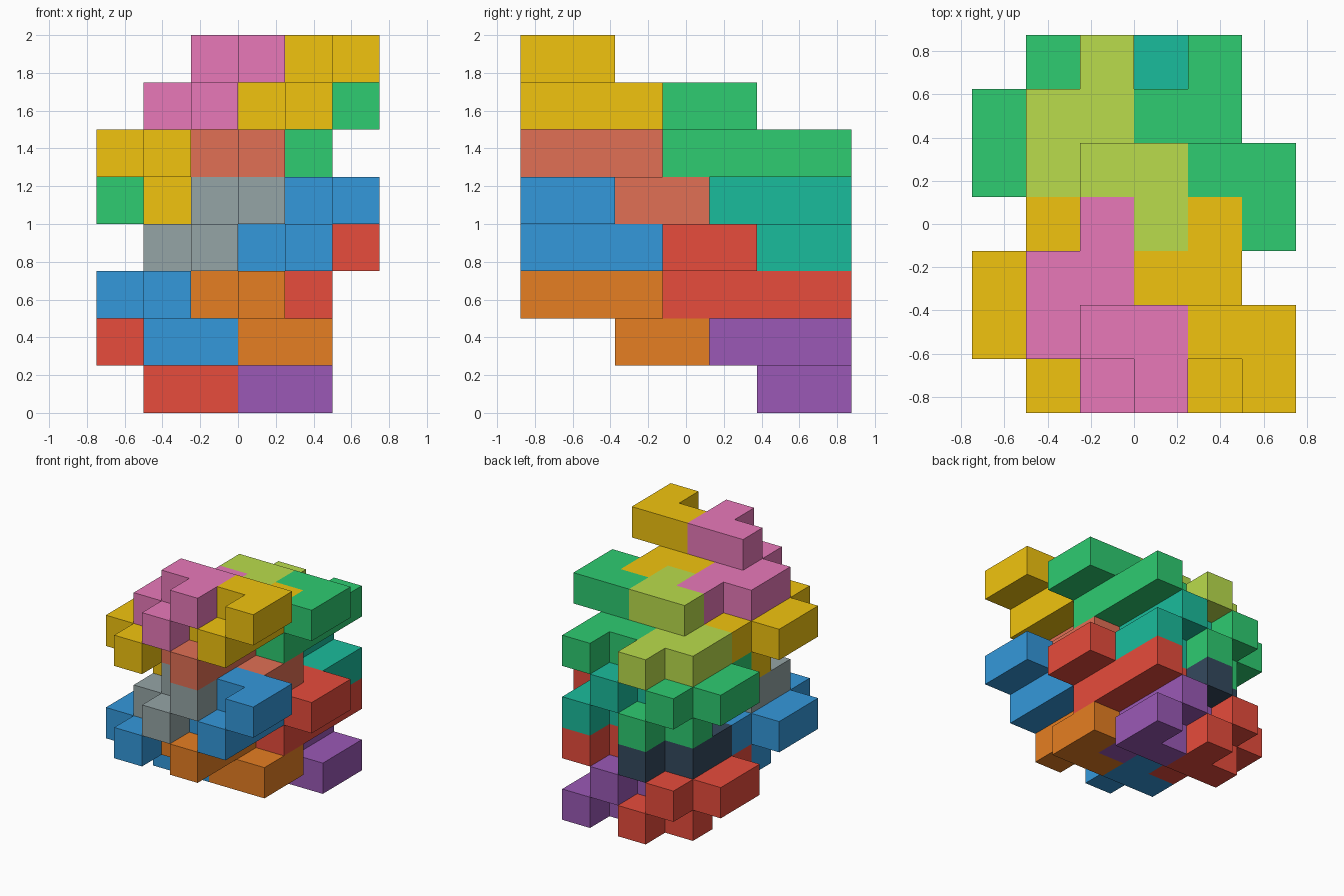
import bpy, bmesh
from mathutils import Vector

if "Cube" in bpy.data.objects:
    bpy.data.objects.remove(bpy.data.objects["Cube"])

S = 0.25                                  # edge of one cube cell
ORIGIN = Vector((-0.75, -0.875, 0.0))     # lower corner of the cell grid

COLORS = {
    "pink": "E879B9", "yellow": "F1C40F", "lime": "BADC4C", "green": "2ECC71",
    "coral": "E17055", "gray": "95A5A6", "blue": "3498DB", "orange": "E67E22",
    "red": "E74C3C", "navy": "34495E", "teal": "1ABC9C", "purple": "9B59B6",
}


def material(name):
    mat = bpy.data.materials.get(name)
    if not mat:
        mat = bpy.data.materials.new(name)
        rgb = [int(COLORS[name][n:n + 2], 16) / 255 for n in (0, 2, 4)]
        mat.diffuse_color = [((c + 0.055) / 1.055) ** 2.4 for c in rgb] + [1]
        mat.use_nodes = True
        mat.node_tree.nodes["Principled BSDF"].inputs["Base Color"].default_value = mat.diffuse_color
    return mat


def piece_cells(x, y, z, up):
    """Nine-cell block: a six-cell slab with a corner of three above,
    or the same block turned half a turn about x (corner below)."""
    slab = [(0, 0), (0, 1), (0, 2), (0, 3), (-1, 1), (-1, 2)]
    corner = [(0, 1), (1, 1), (1, 0)]
    cells = [(x + a, y + b, z) for a, b in slab]
    if up:
        cells += [(x + a, y + b, z + 1) for a, b in corner]
    else:
        cells += [(x + a, y + 3 - b, z - 1) for a, b in corner]
    return cells


def build_piece(name, color, cells):
    bm = bmesh.new()
    filled = set(cells)
    for cell in cells:
        for axis in range(3):
            for side in (0, 1):
                near = list(cell)
                near[axis] += 2 * side - 1
                if tuple(near) in filled:
                    continue
                u, v = (axis + 1) % 3, (axis + 2) % 3
                ring = [(0, 0), (1, 0), (1, 1), (0, 1)]
                verts = []
                for a, b in (ring if side else ring[::-1]):
                    p = Vector(cell)
                    p[axis] += side
                    p[u] += a
                    p[v] += b
                    verts.append(bm.verts.new(ORIGIN + p * S))
                bm.faces.new(verts)
    bmesh.ops.remove_doubles(bm, verts=bm.verts[:], dist=0.001)
    bmesh.ops.dissolve_limit(bm, angle_limit=0.01, verts=bm.verts[:], edges=bm.edges[:])
    mesh = bpy.data.meshes.new(name)
    bm.to_mesh(mesh)
    bm.free()
    mesh.materials.append(material(color))
    bpy.context.collection.objects.link(bpy.data.objects.new(name, mesh))


# Rows of interlocking pieces: slab layer, depth cell, corner up?, first column, colours
ROWS = [
    ("top_front", 6, 0, True, 2, ("pink", "yellow")),
    ("top_back", 5, 3, True, 2, ("lime", "green")),
    ("upper_front", 5, 0, False, 1, ("yellow", "coral")),
    ("upper_back", 4, 3, False, 1, ("green", "teal")),
    ("middle_front", 3, 0, True, 2, ("gray", "blue")),
    ("middle_back", 2, 3, True, 2, ("navy", "red")),
    ("lower_front", 2, 0, False, 1, ("blue", "orange")),
    ("lower_back", 1, 3, False, 1, ("red", "purple")),
]

for row, z, y, up, x, colors in ROWS:
    for n, color in enumerate(colors):
        side = ("left", "right")[n]
        build_piece(f"{row}_{side}_block", color, piece_cells(x + 2 * n, y, z, up))
